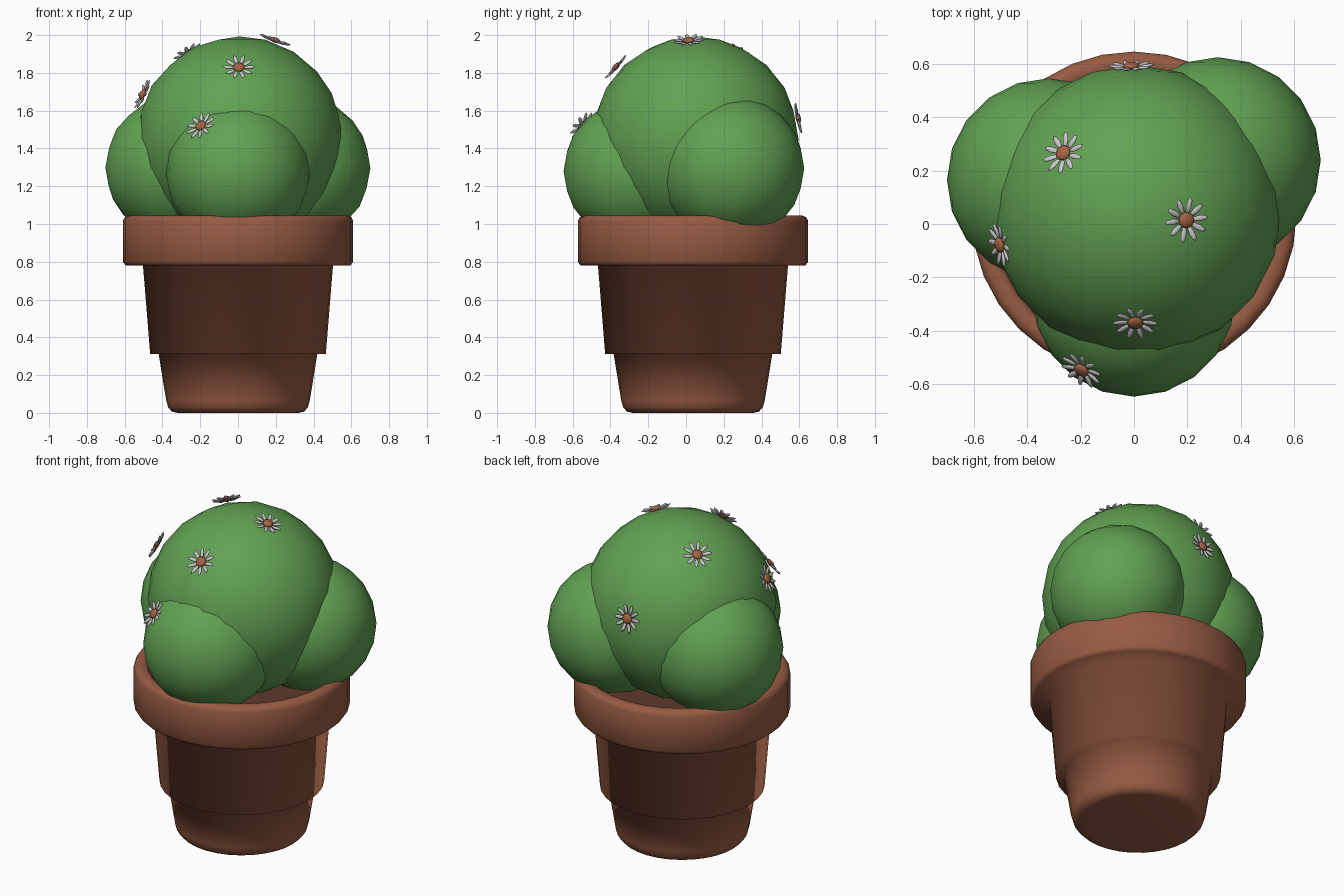
import bpy, bmesh, math
from mathutils import Vector, Matrix

if "Cube" in bpy.data.objects:
    bpy.data.objects.remove(bpy.data.objects["Cube"])


def material(name, rgb):
    m = bpy.data.materials.new(name)
    m.diffuse_color = (*rgb, 1)
    m.use_nodes = True
    m.node_tree.nodes["Principled BSDF"].inputs["Base Color"].default_value = m.diffuse_color
    return m


TERRACOTTA = material("terracotta", (0.31, 0.105, 0.055))
SOIL = material("dark_soil", (0.11, 0.042, 0.025))
LEAF = material("leaf_green", (0.12, 0.36, 0.085))
PETAL = material("petal_white", (0.58, 0.56, 0.58))
CENTRE = material("flower_centre", (0.38, 0.125, 0.055))


def finish(name, bm, mats, loc=(0, 0, 0)):
    mesh = bpy.data.meshes.new(name)
    bmesh.ops.recalc_face_normals(bm, faces=bm.faces)
    for f in bm.faces:
        f.smooth = True
    bm.to_mesh(mesh)
    bm.free()
    for m in mats:
        mesh.materials.append(m)
    ob = bpy.data.objects.new(name, mesh)
    ob.location = loc
    bpy.context.collection.objects.link(ob)
    return ob


def lathe(name, profile, mat, loc, steps=32):
    bm = bmesh.new()
    vs = [bm.verts.new((r, 0, z)) for r, z in profile]
    es = [bm.edges.new(p) for p in zip(vs, vs[1:])]
    bmesh.ops.spin(bm, geom=vs + es, axis=(0, 0, 1), cent=(0, 0, 0),
                   angle=math.tau, steps=steps, use_merge=True)
    bmesh.ops.remove_doubles(bm, verts=bm.verts, dist=1e-4)
    return finish(name, bm, [mat], loc)


# Pot: stepped base, tapered body and thick rim in one turned profile
POT_AT = (0, 0.037, 0)
lathe("pot", [(0, 0.005), (0.32, 0.0), (0.35, 0.007), (0.37, 0.03), (0.38, 0.065),
              (0.42, 0.312), (0.465, 0.312), (0.503, 0.78), (0.595, 0.78),
              (0.61, 0.80), (0.61, 1.015), (0.60, 1.035), (0.58, 1.045),
              (0.55, 1.045), (0.53, 1.03), (0.525, 0.94)], TERRACOTTA, POT_AT)

# Soil surface inside the rim
lathe("soil", [(0, 0.98), (0.53, 0.98)], SOIL, POT_AT)

# Bush: one large clump and three smaller ones around it
BIG = (0.008, 0.05, 1.447)
FRONT = (0.0, -0.265, 1.28)
for name, centre, r in (("bush_main", BIG, 0.546), ("bush_front", FRONT, 0.383),
                        ("bush_right", (0.315, 0.24, 1.295), 0.386),
                        ("bush_left", (-0.32, 0.165, 1.30), 0.382)):
    bm = bmesh.new()
    bmesh.ops.create_icosphere(bm, subdivisions=3, radius=r)
    finish(name, bm, [LEAF], centre)


# Daisy: ten slightly raised petals around a domed centre
def daisy(name, pos, clump):
    bm = bmesh.new()
    for i in range(10):
        m = (Matrix.Rotation(math.tau * i / 10, 4, "Z")
             @ Matrix.Translation((0.055, 0, 0.004))
             @ Matrix.Rotation(-0.15, 4, "Y")
             @ Matrix.Diagonal((0.032, 0.0115, 0.006, 1)))
        bmesh.ops.create_uvsphere(bm, u_segments=8, v_segments=6, radius=1, matrix=m)
    n = len(bm.faces)
    bmesh.ops.create_uvsphere(bm, u_segments=12, v_segments=8, radius=1,
                              matrix=Matrix.Translation((0, 0, 0.006))
                              @ Matrix.Diagonal((0.03, 0.03, 0.014, 1)))
    for i, f in enumerate(bm.faces):
        f.material_index = int(i >= n)
    ob = finish(name, bm, [PETAL, CENTRE], pos)
    ob.rotation_euler = (Vector(pos) - Vector(clump)).to_track_quat("Z", "Y").to_euler()


for i, (pos, clump) in enumerate((((0.195, 0.015, 1.968), BIG),
                                  ((0.005, -0.368, 1.827), BIG),
                                  ((-0.195, -0.545, 1.518), FRONT),
                                  ((-0.50, -0.078, 1.685), BIG),
                                  ((-0.263, 0.265, 1.90), BIG),
                                  ((-0.01, 0.588, 1.56), BIG))):
    daisy(f"daisy_{i + 1}", pos, clump)
